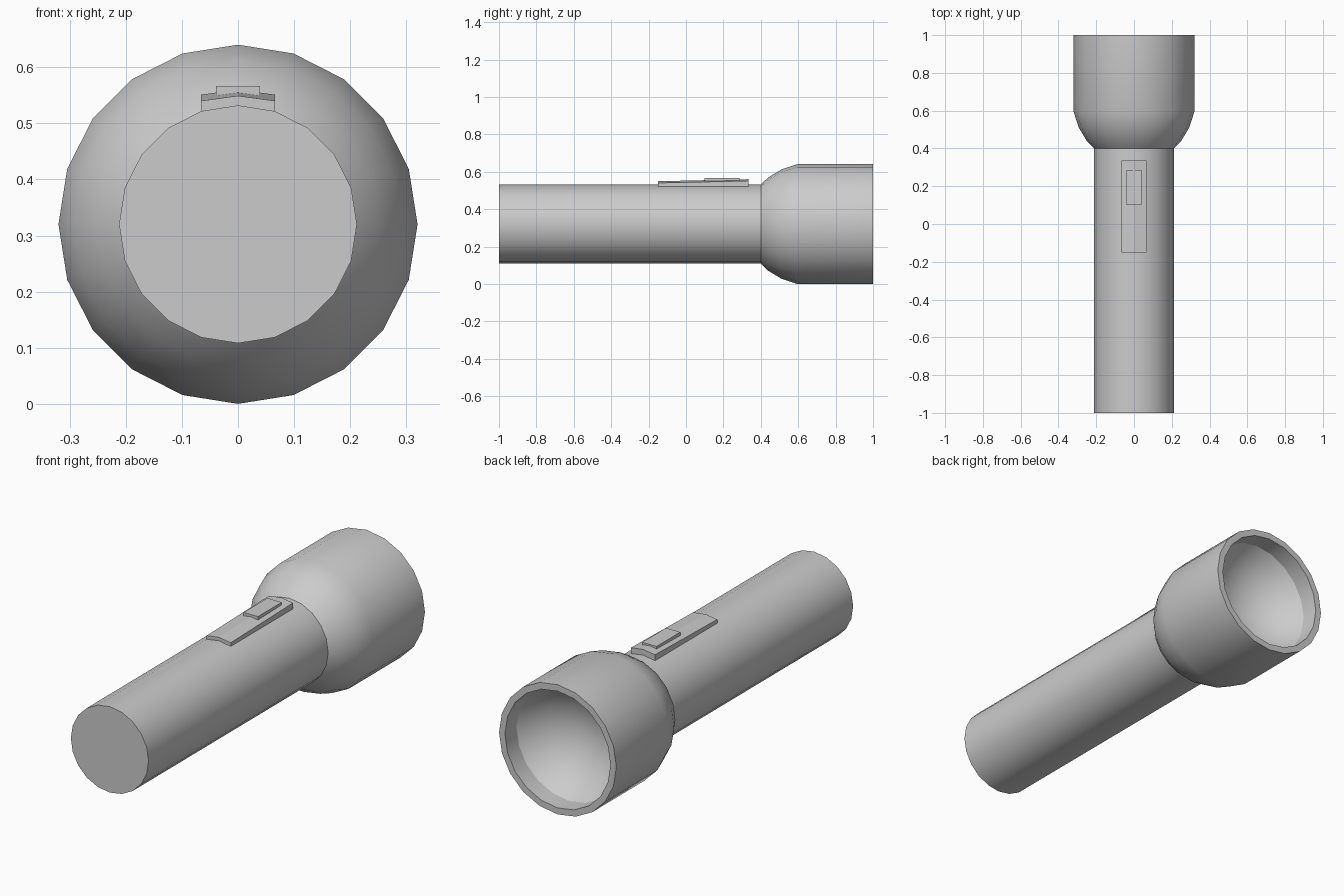
import bpy, bmesh, math

if "Cube" in bpy.data.objects:
    bpy.data.objects.remove(bpy.data.objects["Cube"])

SIDES = 20
AXIS_Z = 0.32


def finish(bm, name):
    me = bpy.data.meshes.new(name)
    bm.to_mesh(me)
    bm.free()
    ob = bpy.data.objects.new(name, me)
    bpy.context.collection.objects.link(ob)
    return ob


def lathe(name, profile):
    """Turn (y, radius) points around the long axis."""
    bm = bmesh.new()
    rings = []
    for y, r in profile:
        angles = [2 * math.pi * k / SIDES for k in range(SIDES)]
        rings.append([bm.verts.new((r * math.sin(a), y, AXIS_Z + r * math.cos(a))) for a in angles])
    for a, b in zip(rings, rings[1:]):
        for k in range(SIDES):
            n = (k + 1) % SIDES
            bm.faces.new((a[k], a[n], b[n], b[k]))
    bmesh.ops.remove_doubles(bm, verts=bm.verts, dist=1e-5)
    ob = finish(bm, name)
    bpy.ops.object.select_all(action='DESELECT')
    ob.select_set(True)
    bpy.context.view_layer.objects.active = ob
    bpy.ops.object.shade_smooth_by_angle(angle=math.radians(30))
    return ob


def strip(name, half, y0, y1, bottom, top0, top1):
    """Three-column block; each height is (edge z, centre z)."""
    bm = bmesh.new()
    sections = []
    for y, top in ((y0, top0), (y1, top1)):
        pts = [(-half, bottom[0]), (0, bottom[1]), (half, bottom[0]),
               (half, top[0]), (0, top[1]), (-half, top[0])]
        sections.append([bm.verts.new((x, y, z)) for x, z in pts])
    a, b = sections
    for i in range(6):
        j = (i + 1) % 6
        bm.faces.new((a[i], a[j], b[j], b[i]))
    for s in sections:
        bm.faces.new((s[0], s[1], s[4], s[5]))
        bm.faces.new((s[1], s[2], s[3], s[4]))
    bmesh.ops.recalc_face_normals(bm, faces=bm.faces)
    return finish(bm, name)


# Handle tube with flat end
lathe("handle", [(-1, 0), (-1, 0.212), (0.4, 0.212)])

# Flared head, rim, recess and dished reflector
RIM, DISH_Y, DEPTH = 0.288, 0.91, 0.17
R = (RIM ** 2 + DEPTH ** 2) / (2 * DEPTH)
span = math.asin(RIM / R)
dish = []
for i in range(1, 8):
    t = span * (1 - i / 7)
    dish.append((DISH_Y - DEPTH + R * (1 - math.cos(t)), R * math.sin(t)))
lathe("head", [(0.4, 0.212), (0.44, 0.25), (0.51, 0.292), (0.595, 0.32),
               (1.0, 0.32), (1.0, RIM), (DISH_Y, RIM)] + dish)

# Switch plate following the tube, and flat-topped button
strip("switch_plate", 0.0656, -0.15, 0.335, (0.518, 0.528), (0.540, 0.549), (0.551, 0.560))
strip("switch_button", 0.039, 0.1, 0.285, (0.545, 0.551), (0.566, 0.566), (0.566, 0.566))
